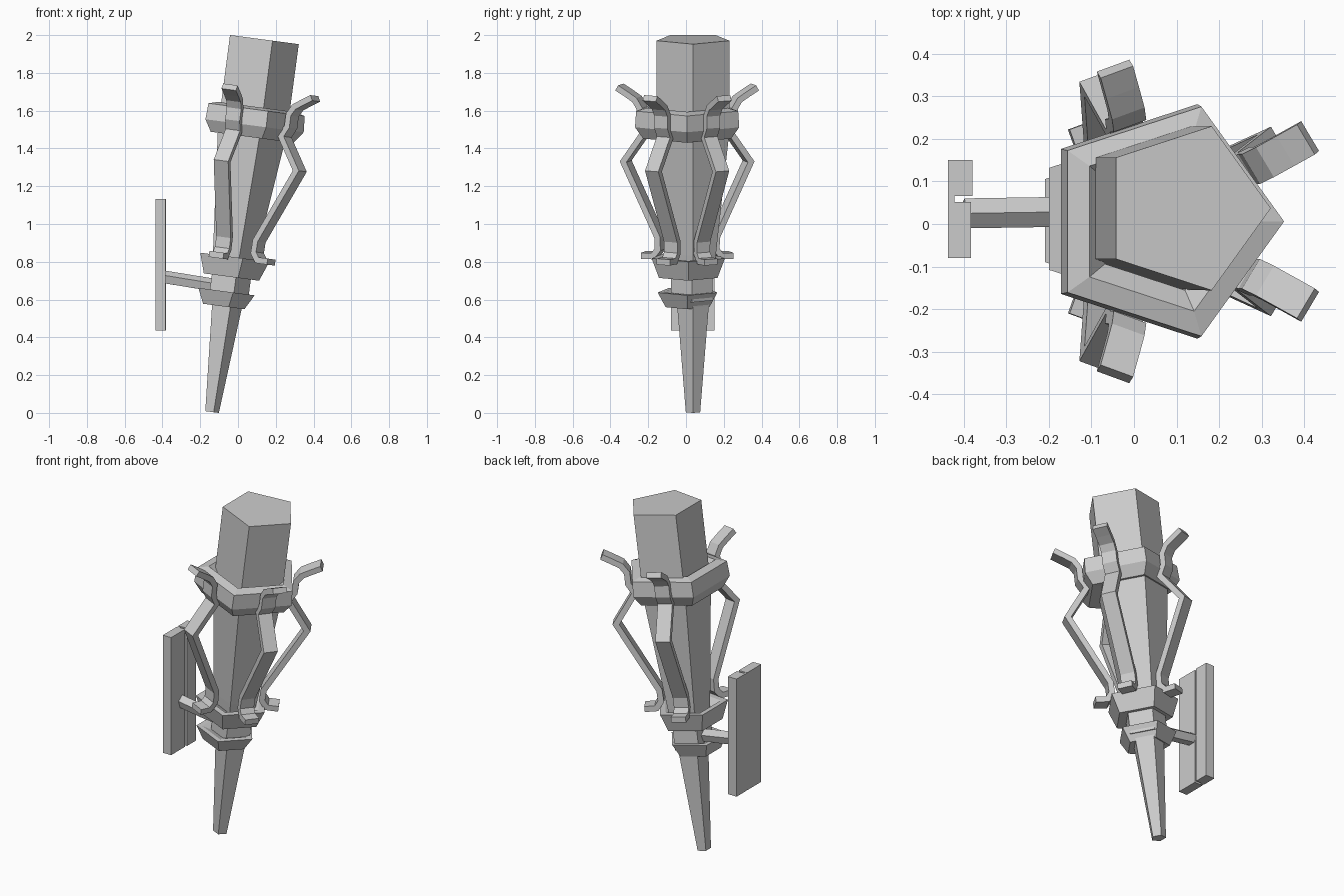
import bpy, bmesh
from math import cos, sin, pi, radians
from mathutils import Matrix, Vector

if "Cube" in bpy.data.objects:
    bpy.data.objects.remove(bpy.data.objects["Cube"])

SIDES = 5
TILT = radians(7.55)


def torch_frame(y):
    """Tilted axis shared by the torch and its metal fittings."""
    return Matrix.Translation((-0.141, y, 0.005)) @ Matrix.Rotation(TILT, 4, 'Y')


WOOD, METAL = torch_frame(0.037), torch_frame(0.006)


def finish(name, bm, matrix):
    bmesh.ops.recalc_face_normals(bm, faces=bm.faces)
    bm.transform(matrix)
    mesh = bpy.data.meshes.new(name)
    bm.to_mesh(mesh)
    bm.free()
    obj = bpy.data.objects.new(name, mesh)
    bpy.context.collection.objects.link(obj)
    return obj


def turned(name, profile, matrix, ring=False):
    """Five-sided turning of (radius, height) points; ring closes the profile."""
    bm = bmesh.new()
    rows = [[bm.verts.new((r * cos(2 * pi * i / SIDES), r * sin(2 * pi * i / SIDES), h))
             for i in range(SIDES)] for r, h in profile]
    pairs = list(zip(rows, rows[1:]))
    if ring:
        pairs.append((rows[-1], rows[0]))
    else:
        bm.faces.new(rows[0])
        bm.faces.new(rows[-1])
    for a, b in pairs:
        for i in range(SIDES):
            j = (i + 1) % SIDES
            bm.faces.new((a[i], a[j], b[j], b[i]))
    return finish(name, bm, matrix)


def strap(name, path, width, thick, matrix):
    """Flat bent bar following (radius, height) points, mitred at the bends."""
    bm = bmesh.new()
    pts = [Vector(p) for p in path]
    rows = []
    for i, p in enumerate(pts):
        d0 = (p - pts[i - 1]).normalized() if i else (pts[1] - p).normalized()
        d1 = (pts[i + 1] - p).normalized() if i < len(pts) - 1 else d0
        d = (d0 + d1).normalized()
        n = Vector((-d.y, d.x)) * (thick / 2 / max(d.dot(d0), 0.5))
        rows.append([bm.verts.new((p.x + s * n.x, t * width / 2, p.y + s * n.y))
                     for s, t in ((-1, -1), (-1, 1), (1, 1), (1, -1))])
    for a, b in zip(rows, rows[1:]):
        for i in range(4):
            j = (i + 1) % 4
            bm.faces.new((a[i], a[j], b[j], b[i]))
    bm.faces.new(rows[0])
    bm.faces.new(rows[-1])
    return finish(name, bm, matrix)


def box(name, lo, hi):
    lo, hi = Vector(lo), Vector(hi)
    bm = bmesh.new()
    bmesh.ops.create_cube(bm, size=1)
    return finish(name, bm, Matrix.Translation((lo + hi) / 2) @ Matrix.Diagonal((*(hi - lo), 1)))


# Wooden torch: tapered handle and straight head
turned("torch_shaft", [(0.040, 0), (0.088, 0.57), (0.128, 0.85), (0.202, 1.50),
                       (0.203, 1.991)], WOOD)

# Metal sleeve between the lower collars
turned("sleeve", [(0.115, 0.60), (0.115, 0.78)], METAL @ Matrix.Translation((0, 0.025, 0)))

# Flared collars and the head rim
turned("lower_collar", [(0.122, 0.562), (0.166, 0.642), (0.135, 0.642), (0.07, 0.62),
                        (0.07, 0.565)],
       METAL @ Matrix.Translation((-0.020, 0.002, 0)), ring=True)
turned("upper_collar", [(0.163, 0.722), (0.204, 0.828), (0.165, 0.828), (0.09, 0.79),
                        (0.09, 0.725)],
       METAL @ Matrix.Translation((-0.004, 0.006, 0)), ring=True)
turned("head_rim", [(0.245, 1.470), (0.290, 1.532), (0.284, 1.618), (0.222, 1.632),
                    (0.170, 1.59), (0.170, 1.475)], METAL, ring=True)

# Four bent straps around the torch, leaving the wall side free
strap_path = [(0.245, 0.828), (0.180, 0.828), (0.152, 0.865), (0.154, 0.93), (0.346, 1.325),
              (0.225, 1.495), (0.255, 1.55), (0.255, 1.615), (0.282, 1.658),
              (0.330, 1.688), (0.382, 1.718)]
for n, angle in enumerate((31, 110, 250, 329)):
    strap(f"strap_{n + 1}", strap_path, 0.082, 0.032,
          METAL @ Matrix.Rotation(radians(angle), 4, 'Z'))

# Wall plate: two boards with a groove between, on a thin back
box("plate_board_wide", (-0.437, -0.08, 0.435), (-0.383, 0.052, 1.132))
box("plate_board_narrow", (-0.437, 0.066, 0.435), (-0.380, 0.15, 1.132))
box("plate_back", (-0.437, 0.045, 0.437), (-0.422, 0.07, 1.130))

# Five-sided arm from plate to sleeve
start, end = Vector((-0.40, 0.025, 0.718)), Vector((-0.08, 0.030, 0.666))
axis = (end - start)
side = Vector((0, 0, 1)).cross(axis).normalized()
up = axis.normalized().cross(side)
basis = Matrix((up, side, -axis.normalized())).transposed().to_4x4()
turned("arm", [(0.037, 0), (0.037, -axis.length)], Matrix.Translation(start) @ basis)
